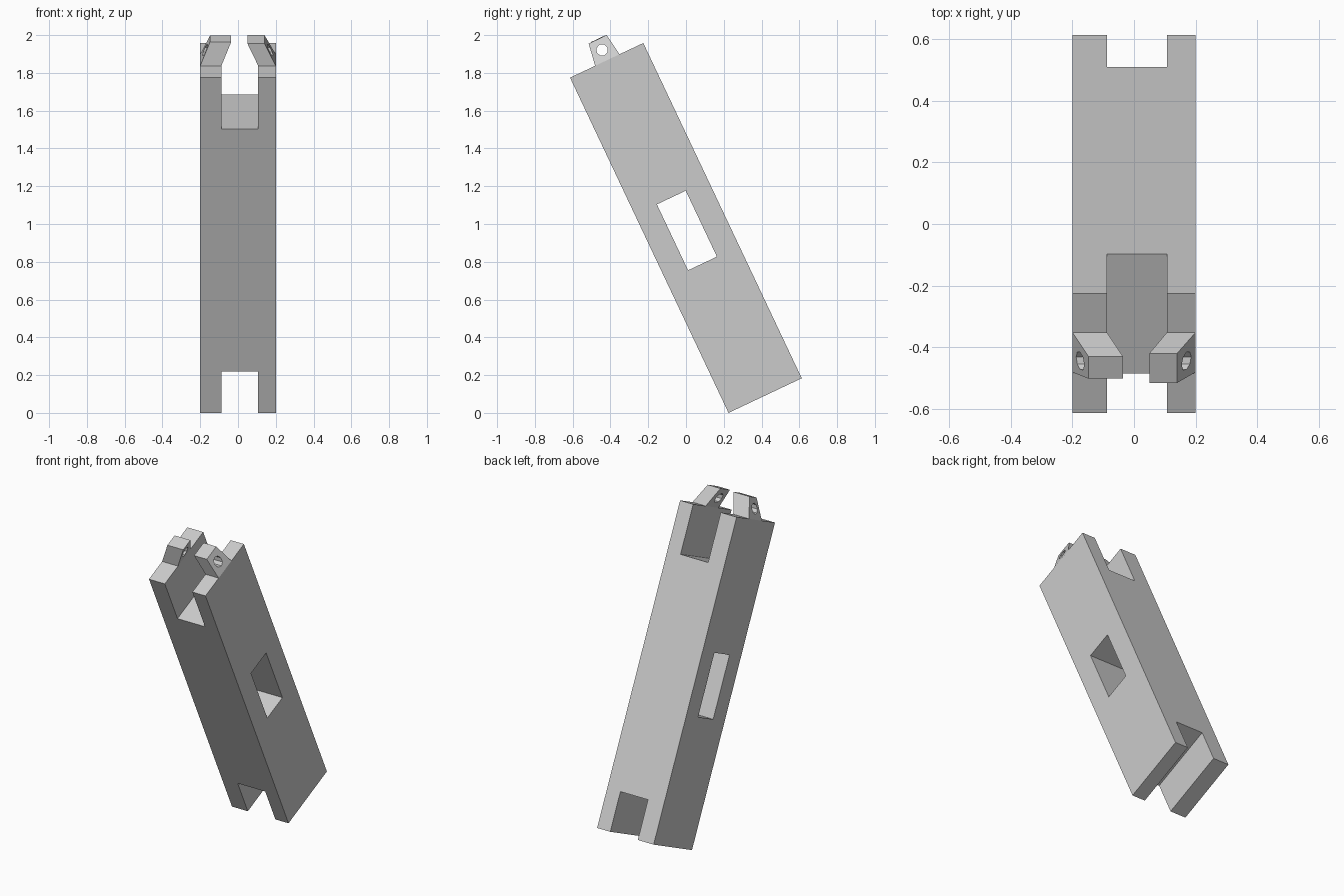
import bpy, bmesh
from math import radians, pi
from mathutils import Matrix

if "Cube" in bpy.data.objects:
    bpy.data.objects.remove(bpy.data.objects["Cube"])

# Local frame: x across, y through the thickness, z along the leaning length
LEAN = Matrix.Translation((0, 0.225, 0)) @ Matrix.Rotation(radians(25.3), 4, 'X')
LENGTH, DEPTH = 1.963, 0.429
SLOT = (-0.088, 0.107)


def finish(bm, name):
    bmesh.ops.recalc_face_normals(bm, faces=bm.faces)
    mesh = bpy.data.meshes.new(name)
    bm.to_mesh(mesh)
    bm.free()
    ob = bpy.data.objects.new(name, mesh)
    bpy.context.collection.objects.link(ob)
    ob.matrix_world = LEAN
    return ob


def prism(name, bottom, top, z0, z1):
    """Tapered block; bottom and top are (x0, x1, y0, y1)."""
    bm = bmesh.new()
    rings = []
    for (x0, x1, y0, y1), z in ((bottom, z0), (top, z1)):
        rings.append([bm.verts.new((x, y, z)) for x, y in
                      ((x0, y0), (x1, y0), (x1, y1), (x0, y1))])
    for r in rings:
        bm.faces.new(r)
    for i in range(4):
        j = (i + 1) % 4
        bm.faces.new((rings[0][i], rings[0][j], rings[1][j], rings[1][i]))
    return finish(bm, name)


def box(name, x, y, z):
    return prism(name, (*x, *y), (*x, *y), *z)


def cut(ob, cutter):
    mod = ob.modifiers.new("cut", 'BOOLEAN')
    mod.operation, mod.solver, mod.object = 'DIFFERENCE', 'EXACT', cutter
    cutter.hide_render = True
    bpy.context.view_layer.objects.active = ob
    bpy.ops.object.modifier_apply(modifier=mod.name)


# Main bar with end slots and a side window
bar = box("bar", (-0.2, 0.2), (0, DEPTH), (0, LENGTH))
cutters = [
    box("bottom_slot_cutter", SLOT, (-0.1, 0.6), (-0.1, 0.241)),
    box("top_slot_cutter", SLOT, (-0.1, 0.6), (LENGTH - 0.3, LENGTH + 0.1)),
    box("window_cutter", (-0.4, 0.4), (0.129, 0.298), (0.774, 1.16)),
]
for c in cutters:
    cut(bar, c)

# Inward-leaning sight tabs on the top end
left_tab = prism("left_tab", (-0.2, SLOT[0], 0.147, 0.29),
                 (-0.148, -0.036, 0.182, 0.262), LENGTH, 2.086)
right_tab = prism("right_tab", (SLOT[1], 0.2, 0.147, 0.29),
                  (0.05, 0.14, 0.166, 0.272), LENGTH, 2.084)

# Octagonal pin hole through both tabs
bm = bmesh.new()
bmesh.ops.create_cone(bm, cap_ends=True, segments=8, radius1=0.031,
                      radius2=0.031, depth=0.8,
                      matrix=Matrix.Translation((0, 0.216, 2.023))
                      @ Matrix.Rotation(pi / 2, 4, 'Y'))
pin = finish(bm, "pin_hole_cutter")
for tab in (left_tab, right_tab):
    cut(tab, pin)

for c in cutters + [pin]:
    bpy.data.objects.remove(c)
